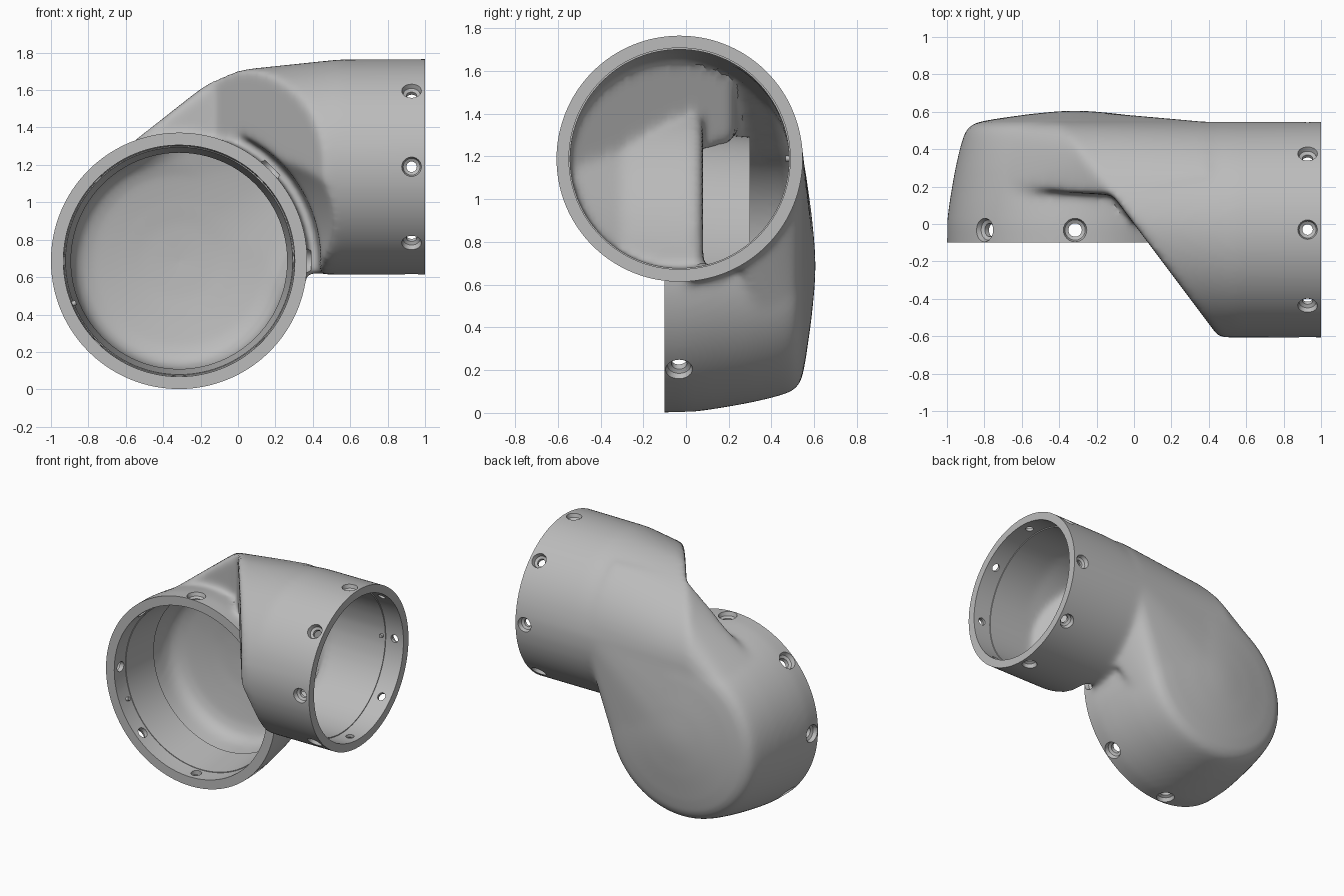
import bpy, bmesh, math
from mathutils import Matrix, Vector

if "Cube" in bpy.data.objects:
    bpy.data.objects.remove(bpy.data.objects["Cube"], do_unlink=True)

grey = bpy.data.materials.new("satin_grey")
grey.use_nodes = True
grey.diffuse_color = (0.5, 0.5, 0.5, 1)
grey.node_tree.nodes["Principled BSDF"].inputs["Base Color"].default_value = (0.5, 0.5, 0.5, 1)

# Local z of each frame runs along the axis of one tube
FRONT = Matrix(((1, 0, 0, -0.315), (0, 0, 1, 0), (0, 1, 0, 0.687), (0, 0, 0, 1)))
SIDE = Matrix(((0, 0, 1, 0), (1, 0, 0, -0.03), (0, 1, 0, 1.19), (0, 0, 0, 1)))
SEGS = 96


def make_object(name, bm):
    bmesh.ops.recalc_face_normals(bm, faces=bm.faces[:])
    mesh = bpy.data.meshes.new(name)
    bm.to_mesh(mesh)
    bm.free()
    obj = bpy.data.objects.new(name, mesh)
    bpy.context.collection.objects.link(obj)
    return obj


def lathe(bm, profile, frame, segs=SEGS, loop=False):
    """Turn (distance, radius) points around the frame's local z."""
    rings = []
    for t, r in profile:
        count = segs if r > 0 else 1
        turns = [2 * math.pi * i / segs for i in range(count)]
        rings.append([bm.verts.new(frame @ Vector((r * math.cos(a), r * math.sin(a), t)))
                      for a in turns])
    pairs = list(zip(rings, rings[1:]))
    if loop:
        pairs.append((rings[-1], rings[0]))
    for low, high in pairs:
        for i in range(segs):
            j = (i + 1) % segs
            corners = [low[i % len(low)], low[j % len(low)],
                       high[j % len(high)], high[i % len(high)]]
            bm.faces.new(list(dict.fromkeys(corners)))


def lathe_object(name, profile, frame, loop=False):
    bm = bmesh.new()
    lathe(bm, profile, frame, loop=loop)
    return make_object(name, bm)


def hull_object(name, points):
    bm = bmesh.new()
    for p in points:
        bm.verts.new(p)
    bmesh.ops.convex_hull(bm, input=bm.verts[:])
    loose = [v for v in bm.verts if not v.link_faces]
    bmesh.ops.delete(bm, geom=loose, context='VERTS')
    return make_object(name, bm)


def bake(obj):
    bpy.context.view_layer.update()
    graph = bpy.context.evaluated_depsgraph_get()
    mesh = bpy.data.meshes.new_from_object(obj.evaluated_get(graph))
    obj.modifiers.clear()
    obj.data = mesh


def combine(target, other, operation):
    mod = target.modifiers.new("combine", 'BOOLEAN')
    mod.solver = 'EXACT'
    mod.operation = operation
    mod.object = other
    bake(target)
    bpy.data.objects.remove(other, do_unlink=True)


def blend(obj, size, steps):
    """Turn the joins of a united body into soft fillets."""
    remesh = obj.modifiers.new("blend", 'REMESH')
    remesh.mode = 'VOXEL'
    remesh.voxel_size = size
    soften = obj.modifiers.new("soften", 'SMOOTH')
    soften.factor = 0.5
    soften.iterations = steps
    bake(obj)


def ring(x, r):
    return [SIDE @ Vector((r * math.cos(a), r * math.sin(a), x))
            for a in (2 * math.pi * i / SEGS for i in range(SEGS))]


def slanted_ring(r, shift):
    """End of the side tube, cut at a slant and lowered along its top."""
    points = ring(0, r)
    for p in points:
        p.x = shift - 0.75 * p.y
        if p.z > 1.19:
            p.z = 1.19 + (0.9 - 0.2 * max(p.y, 0)) * (p.z - 1.19)
    return points


def web(name, profile, r, shift, y_min, t_side):
    """Back of the side tube faired into the domed back of the front tube."""
    points = [p for p in slanted_ring(r, shift) if p.y >= y_min]
    points += [p for p in ring(0.4, r) if p.y >= 0.25]
    for t, rad in profile:
        for deg in range(-40, 151, 5):
            if t >= 0.39 or (t >= t_side and deg >= 115):
                a = math.radians(deg)
                points.append(FRONT @ Vector((0.995 * rad * math.cos(a),
                                              0.995 * rad * math.sin(a), t - 0.003)))
    return hull_object(name, points)


def side_tube(name, r, shift, grow, depth):
    """Slanted side tube, kept clear of the front collar."""
    tube = hull_object(name, ring(1.2, r) + ring(0.54, r - 0.003) + slanted_ring(r, shift))
    gap = [(-1, 0), (-1, 0.88), (-0.6, 0.88), (-0.3, 0.76), (depth, 0.745), (depth, -grow)]
    combine(tube, lathe_object("clearance", [(t, rad + grow if rad else 0) for t, rad in gap],
                               FRONT), 'DIFFERENCE')
    return tube


# Outer body: domed front tube, slanted side tube and the web between them
outer = [(-0.3, 0), (-0.3, 0.686), (0, 0.686), (0.1, 0.674), (0.2, 0.658), (0.3, 0.64),
         (0.4, 0.617), (0.47, 0.597), (0.515, 0.575), (0.542, 0.53), (0.56, 0.44),
         (0.587, 0.25), (0.602, 0.1), (0.607, 0)]
shell = lathe_object("elbow_shell", outer, FRONT)
combine(shell, side_tube("side_tube", 0.577, 0, 0, 0.01), 'UNION')
combine(shell, web("web", outer, 0.575, 0, 0.15, 0.19), 'UNION')
blend(shell, 0.017, 22)

# Cavity of the same form, one wall thickness smaller
inner = [(-0.3, 0), (-0.3, 0.62), (-0.1, 0.62), (0, 0.615), (0.2, 0.598), (0.3, 0.588),
         (0.4, 0.574), (0.45, 0.556), (0.487, 0.515), (0.508, 0.45), (0.525, 0.34),
         (0.543, 0.2), (0.553, 0)]
hollow = lathe_object("hollow", inner, FRONT)
combine(hollow, side_tube("cavity", 0.513, 0.068, 0.052, 0.08), 'UNION')
combine(hollow, web("web_cavity", inner, 0.511, 0.068, 0.2, 0.29), 'UNION')
blend(hollow, 0.024, 8)

# Flat trim of both openings and the bore of the side collar
trim = lathe_object("trim", [(-1, 0), (-1, 0.715), (-0.1, 0.715), (-0.1, 0)], FRONT)
bore = lathe_object("bore", [(1.4, 0), (1.4, 0.7), (1, 0.7), (1, 0.518),
                             (0.857, 0.518), (0.857, 0)], SIDE)
for part in (trim, bore):
    combine(hollow, part, 'UNION')
combine(shell, hollow, 'DIFFERENCE')

# Countersunk screw holes, eight around each collar
bm = bmesh.new()
for frame, along, radius, small, big in ((FRONT, -0.032, 0.686, 0.036, 0.064),
                                         (SIDE, 0.928, 0.577, 0.028, 0.053)):
    sink = [(radius - 0.12, 0), (radius - 0.12, small), (radius - 0.04, small),
            (radius - 0.03, 0.85 * big), (radius, big), (radius + 0.02, big), (radius + 0.02, 0)]
    for k in range(8):
        turn = (frame @ Matrix.Translation((0, 0, along))
                @ Matrix.Rotation(k * math.pi / 4, 4, 'Z') @ Matrix.Rotation(math.pi / 2, 4, 'Y'))
        lathe(bm, sink, turn, segs=24)
combine(shell, make_object("screw_holes", bm), 'DIFFERENCE')

# Inner sleeve of the front tube
sleeve = lathe_object("inner_sleeve", [(0.02, 0.608), (0.02, 0.63), (0.3, 0.605), (0.3, 0.578)],
                      FRONT, loop=True)

# Locating pins inside the collars
bm = bmesh.new()
for frame, along, angle, radius in ((FRONT, -0.02, 202, 0.61), (SIDE, 0.83, 0, 0.51)):
    turn = (frame @ Matrix.Translation((0, 0, along))
            @ Matrix.Rotation(math.radians(angle), 4, 'Z') @ Matrix.Rotation(math.pi / 2, 4, 'Y'))
    lathe(bm, [(radius - 0.015, 0), (radius - 0.015, 0.014), (radius + 0.02, 0.014),
               (radius + 0.02, 0)], turn, segs=16)
pins = make_object("locating_pins", bm)

for obj in (shell, sleeve, pins):
    obj.data.materials.clear()
    obj.data.materials.append(grey)
    for poly in obj.data.polygons:
        poly.material_index = 0
    bpy.ops.object.select_all(action='DESELECT')
    obj.select_set(True)
    bpy.context.view_layer.objects.active = obj
    bpy.ops.object.shade_smooth_by_angle(angle=math.radians(35))
